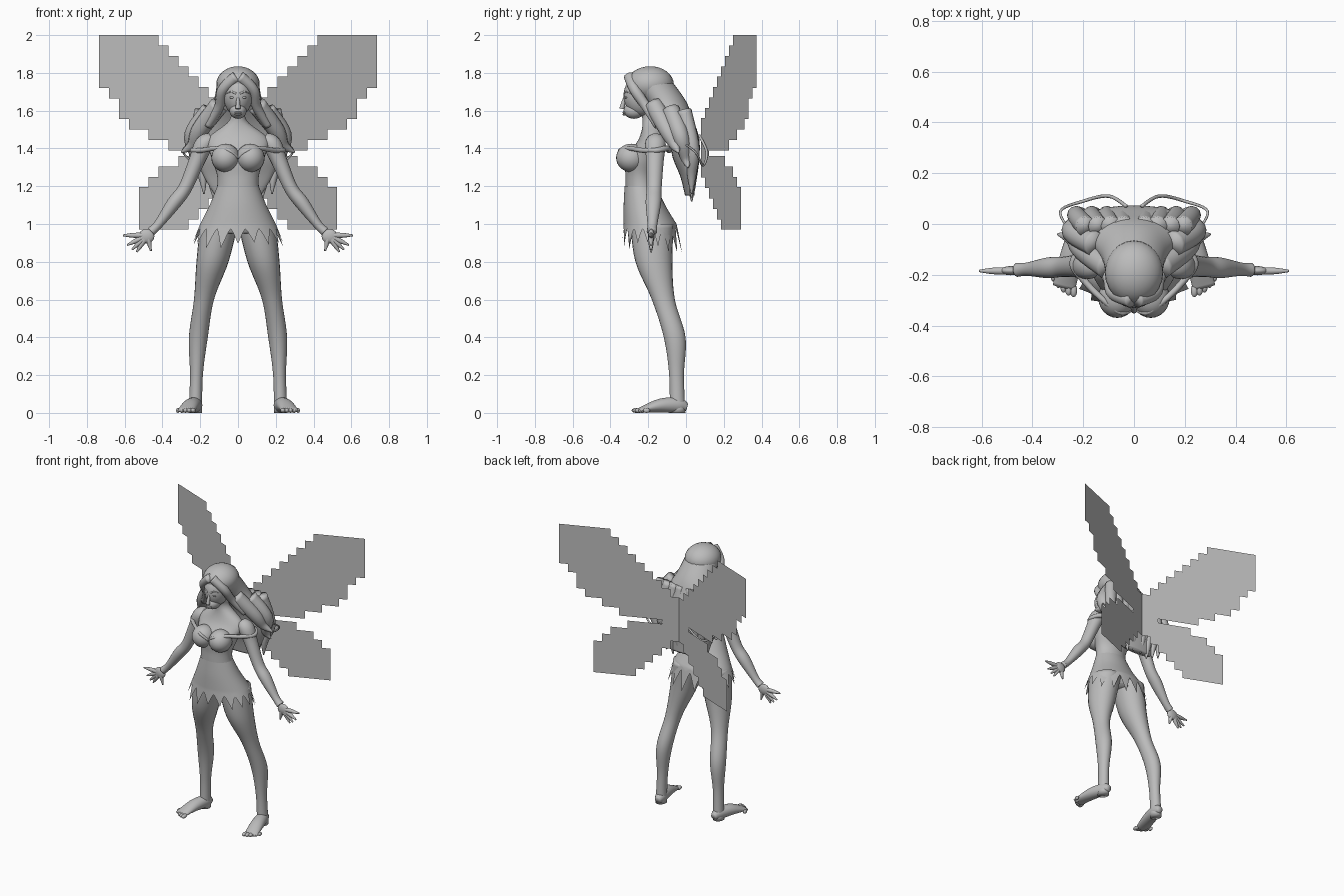
import bpy, bmesh, math, random
from mathutils import Vector

default_cube = bpy.data.objects.get("Cube")
if default_cube:
    bpy.data.objects.remove(default_cube, do_unlink=True)
random.seed(4)

clay = bpy.data.materials.new("plain_grey")
clay.use_nodes = True
clay.diffuse_color = (.5, .5, .5, 1)
clay.node_tree.nodes["Principled BSDF"].inputs["Base Color"].default_value = clay.diffuse_color

FORWARD, UPWARD = Vector((0, 1, 0)), Vector((0, 0, 1))


def finish(name, bm, mirror=False, smooth=True):
    """Turn a bmesh into a finished, optionally mirrored, object."""
    if smooth:
        bmesh.ops.recalc_face_normals(bm, faces=bm.faces)
    for face in bm.faces:
        face.smooth = smooth
    mesh = bpy.data.meshes.new(name)
    bm.to_mesh(mesh)
    bm.free()
    mesh.materials.append(clay)
    obj = bpy.data.objects.new(name, mesh)
    bpy.context.collection.objects.link(obj)
    if mirror:
        modifier = obj.modifiers.new("mirror", "MIRROR")
        modifier.use_mirror_merge = False


def spline(points, steps=6):
    """Smoothly interpolate rows of numbers."""
    last, rows = len(points) - 1, []
    for i in range(last):
        before, start = points[max(i - 1, 0)], points[i]
        end, after = points[i + 1], points[min(i + 2, last)]
        for s in range(steps):
            t = s / steps
            ease = t * t * (3 - 2 * t)
            rows.append([q + (r - q) * ease
                         + t * (1 - t) * ((1 - t) * (r - p) - t * (w - q)) / 2
                         for p, q, r, w in zip(before, start, end, after)])
    return rows + [list(points[last])]


def bridge(bm, rings):
    for low, high in zip(rings, rings[1:]):
        for k in range(len(low)):
            bm.faces.new((low[k - 1], low[k], high[k], high[k - 1]))


def loft(name, sections, up=None, sides=24, mirror=False):
    """Skin oval sections (x, y, z, width, depth): level, or across the path if up is given."""
    rows = spline(sections)
    centres = [Vector(row[:3]) for row in rows]
    bm, rings = bmesh.new(), []
    for i, centre in enumerate(centres):
        u, v = Vector((1, 0, 0)), FORWARD
        if up:
            tangent = centres[min(i + 1, len(rows) - 1)] - centres[max(i - 1, 0)]
            u = tangent.cross(up).normalized()
            v = u.cross(tangent).normalized()
        width, depth = rows[i][3:]
        angles = [math.tau * k / sides for k in range(sides)]
        rings.append([bm.verts.new(centre + u * width * math.cos(a) + v * depth * math.sin(a))
                      for a in angles])
    bridge(bm, rings)
    bm.faces.new(rings[0])
    bm.faces.new(rings[-1])
    finish(name, bm, mirror)


def strand(name, path, radius, taper=.9, up=FORWARD, mirror=True):
    """Round tube that narrows toward its end."""
    last = len(path) - 1
    radii = [radius * (1 - taper * (i / last) ** 2) for i in range(len(path))]
    loft(name, [(*p, r, r) for p, r in zip(path, radii)], up, sides=12, mirror=mirror)


def ball(name, place, size, mirror=False):
    bm = bmesh.new()
    bmesh.ops.create_uvsphere(bm, u_segments=24, v_segments=16, radius=1)
    bmesh.ops.scale(bm, vec=size, verts=bm.verts)
    bmesh.ops.translate(bm, vec=place, verts=bm.verts)
    finish(name, bm, mirror)


# Torso and neck: evenly stacked ovals (depth position, width, depth)
torso = [(-.19, .13, .09), (-.21, .165, .11), (-.23, .12, .09), (-.24, .11, .08),
         (-.22, .14, .1), (-.18, .16, .07), (-.18, .045, .05), (-.21, .045, .05)]
loft("torso", [(0, y, .95 + i / 10, w, d) for i, (y, w, d) in enumerate(torso)], sides=32)
ball("bust", (.066, -.29, 1.35), (.075, .08, .075), mirror=True)

# Head and facial features
ball("head", (0, -.235, 1.68), (.077, .096, .11))
ball("jaw", (0, -.275, 1.6), (.045, .055, .043))
strand("nose", [(0, -.34, 1.61), (0, -.33, 1.65), (0, -.32, 1.69)], .013, mirror=False)
for name, z in (("upper_lip", 1.59), ("lower_lip", 1.58)):
    ball(name, (0, -.326, z), (.02, .01, .006))
ball("eye", (.03, -.315, 1.67), (.015, .01, .007), mirror=True)
strand("brow", [(.01, -.326, 1.69), (.035, -.317, 1.7), (.06, -.295, 1.69)], .006, up=UPWARD)

# Hair: rounded crown and a wide mass falling behind the shoulders
ball("hair_crown", (0, -.19, 1.74), (.115, .125, .095))
hair = [(.02, .12, .025), (.01, .18, .04), (0, .22, .07), (-.01, .23, .08),
        (-.05, .18, .09), (-.11, .13, .11), (-.19, .11, .12)]
loft("hair_mass", [(0, y, 1.15 + i / 10, w, d) for i, (y, w, d) in enumerate(hair)], sides=32)

# Locks framing the face and curling outward
strand("face_lock", [(.01, -.3, 1.78), (.08, -.27, 1.71), (.1, -.21, 1.62), (.16, -.15, 1.52)],
       .03, taper=.3)
strand("shoulder_lock", [(.1, -.17, 1.63), (.2, -.1, 1.5), (.24, -.06, 1.42), (.3, -.04, 1.38)],
       .05)
strand("outer_lock", [(.15, -.08, 1.6), (.24, -.03, 1.47), (.22, 0, 1.35), (.25, .01, 1.3)], .05)
for i in range(4):
    x, tip = .04 + i / 20, 1.12 + .02 * abs(i - 1)
    strand("back_lock", [(x, -.01, 1.6), (x * 1.2, .035, 1.4), (x, .03, tip + .1),
                         (x - .01, .03, tip)], .04)
strand("loose_curl", [(.03, .07, 1.47), (.1, .11, 1.38), (.2, .09, 1.31), (.29, .05, 1.38),
                      (.25, -.03, 1.44)], .007, taper=.4, up=UPWARD)

# Legs: evenly stacked from hip to sole (x, y, radius)
leg = [(.1, -.18, .1), (.135, -.17, .085), (.18, -.12, .053), (.21, -.06, .05),
       (.22, -.05, .034), (.226, -.045, .036)]
loft("leg", [(x, y, 1 - i / 5, r, r * 1.15) for i, (x, y, r) in enumerate(leg)], mirror=True)

# Feet and toes
loft("foot", [(.22, .005, .03, .02, .02), (.225, -.04, .04, .037, .04),
              (.25, -.14, .038, .045, .036), (.276, -.25, .013, .045, .012)],
     up=UPWARD, mirror=True)
for i in range(5):
    ball("toe", (.238 + i / 50, i * i / 300 - .262, .013),
         (.014 - i / 1000, .026 - i / 500, .013), mirror=True)

# Arms: shoulder to wrist (x, z, radius)
arm = [(.14, 1.44, .04), (.18, 1.42, .05), (.22, 1.33, .042), (.28, 1.19, .036),
       (.34, 1.11, .037), (.42, 1, .024), (.46, .96, .025)]
loft("arm", [(x, -.15 - x / 15, z, r, r * 1.1) for x, z, r in arm], up=FORWARD, mirror=True)

# Hands: a flat palm with fingers fanned by angle, the thumb last
ball("palm", (.485, -.184, .935), (.042, .018, .038), mirror=True)
for angle in (0, .45, .75, 1, 1.8):
    across, down = math.cos(angle), math.sin(angle)
    path = [(.48 + across * reach, -.185, .94 - down * reach)
            for reach in (.02, .08 - angle / 50, .13 - angle / 40)]
    strand("finger", path, .015, taper=.7)

# Off-shoulder neckline band
strand("neckline_band", [(.1, -.09, 1.39), (.2, -.1, 1.4), (.24, -.16, 1.39), (.19, -.23, 1.39),
                         (.12, -.3, 1.4), (.05, -.35, 1.39), (0, -.33, 1.35)],
       .015, taper=.5, up=UPWARD)

# Flared skirt with a ragged leaf hem
waist = spline([(1.2, -.24, .11, .085), (1.1, -.22, .15, .11), (1, -.19, .2, .14)])
TIPS, PER_TIP, HEM_ROWS = 17, 8, 5
lengths = [random.uniform(.07, .11) for tip in range(TIPS)]
bm, rings = bmesh.new(), []
for row in range(len(waist) + HEM_ROWS):
    fall = max(0, row - len(waist) + 1) / HEM_ROWS
    z, y, width, depth = waist[min(row, len(waist) - 1)]
    ring = []
    for k in range(TIPS * PER_TIP):
        leaf = k / PER_TIP
        angle = math.tau * leaf / TIPS - math.pi / 2
        notch = 2 * abs(leaf - round(leaf))
        back = max(0, math.sin(angle))
        length = lengths[round(leaf) % TIPS] + .03 * back
        drop = fall * (.025 + length * (1 - notch) ** 1.3)
        ring.append(bm.verts.new((width * (1 + 2 * drop) * math.cos(angle),
                                  y + depth * (1 + drop * (.5 + back)) * math.sin(angle),
                                  z - drop)))
    rings.append(ring)
bridge(bm, rings)
finish("skirt", bm)


# Paper-thin wings: stepped outlines swept backward
def wing(name, columns, top, bottom):
    cell, outline = .0525, []
    for i in range(columns):
        outline += [(i * cell, top(i)), ((i + 1) * cell, top(i))]
    for i in reversed(range(columns)):
        outline += [((i + 1) * cell, bottom(i)), (i * cell, bottom(i))]
    outline = list(dict.fromkeys(outline))
    bm = bmesh.new()
    bm.faces.new([bm.verts.new((x, .08 + .4 * x, z)) for x, z in outline])
    finish(name, bm, mirror=True, smooth=False)


STEP = .055
wing("upper_wing", 14,
     lambda i: min(2, 1.56 + STEP * i),
     lambda i: 1.39 + STEP * math.ceil(max(0, i - 6) ** 2 / 8.4))
wing("lower_wing", 10,
     lambda i: 1.36 + .03 * (i < 2) - STEP * (max(0, (i - 4) // 2) + (i > 8)),
     lambda i: .97 + STEP * max(0, 5 - i))
